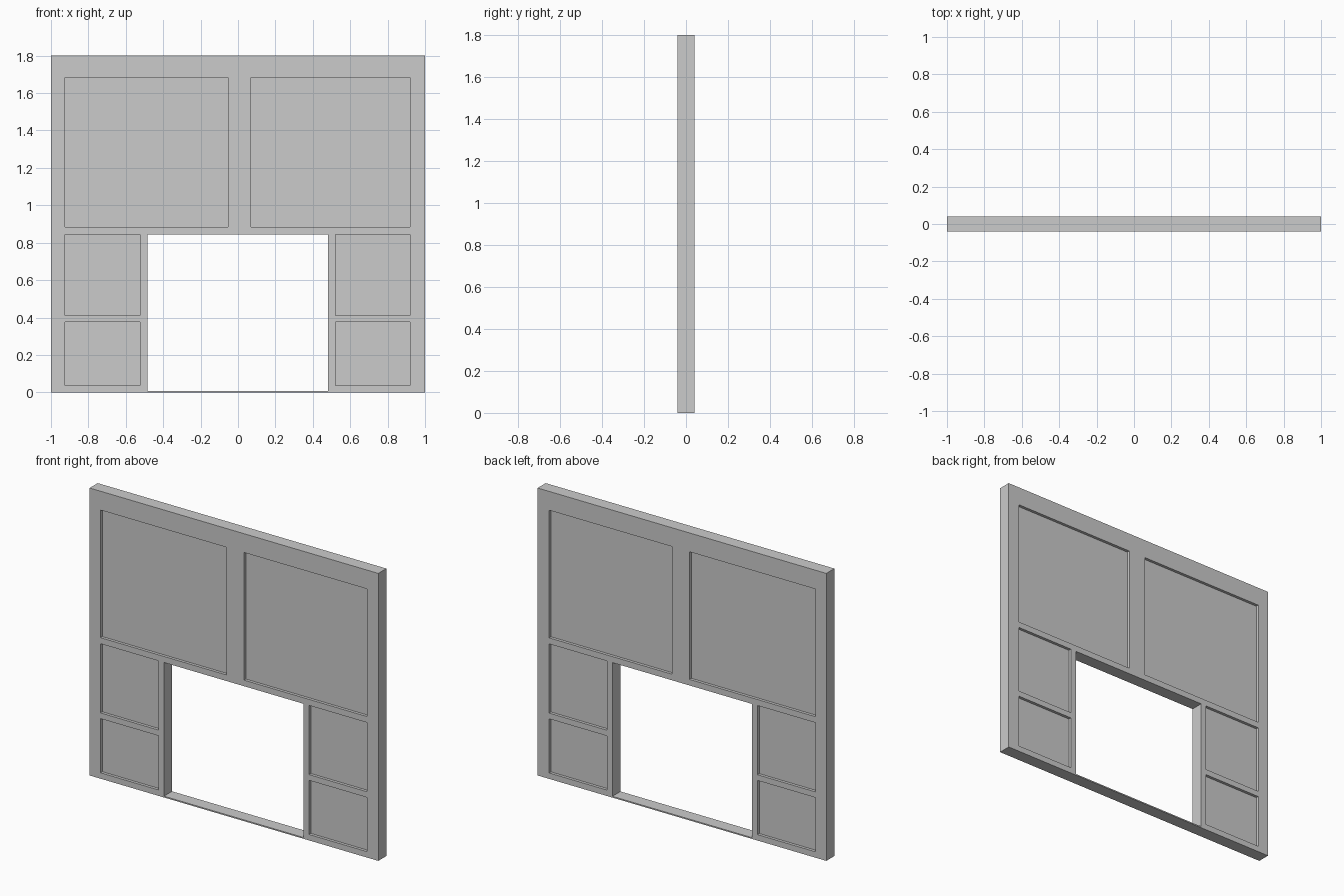
import bpy
import bmesh
from mathutils import Matrix, Vector

if "Cube" in bpy.data.objects:
    bpy.data.objects.remove(bpy.data.objects["Cube"])

HALF_T = 0.04      # half wall thickness
RECESS = 0.018     # depth of the sunk panels


def add_box(bm, x0, x1, y0, y1, z0, z1):
    centre = Vector((x0 + x1, y0 + y1, z0 + z1)) / 2
    size = (x1 - x0, y1 - y0, z1 - z0)
    bmesh.ops.create_cube(bm, size=1, matrix=Matrix.Translation(centre) @ Matrix.Diagonal((*size, 1)))


def make_object(name, boxes):
    bm = bmesh.new()
    for box in boxes:
        add_box(bm, *box)
    mesh = bpy.data.meshes.new(name)
    bm.to_mesh(mesh)
    bm.free()
    obj = bpy.data.objects.new(name, mesh)
    bpy.context.collection.objects.link(obj)
    return obj


# Solid wall slab
wall = make_object("panelled_wall", [(-1, 1, -HALF_T, HALF_T, 0, 1.8)])

# Opening, leaving a thin sill along the floor
cuts = [(-0.485, 0.482, -0.2, 0.2, 0.008, 0.845)]

# Sunk panels as (x0, x1, z0, z1): two large above, two small on each side
panels = [(-0.925, -0.053, 0.883, 1.682), (0.07, 0.92, 0.883, 1.682)]
for x0, x1 in ((-0.925, -0.523), (0.52, 0.92)):
    panels += [(x0, x1, 0.412, 0.845), (x0, x1, 0.037, 0.376)]

# Each panel is sunk into both the front and the back
for x0, x1, z0, z1 in panels:
    cuts.append((x0, x1, -0.2, -HALF_T + RECESS, z0, z1))
    cuts.append((x0, x1, HALF_T - RECESS, 0.2, z0, z1))

cutter = make_object("wall_cutter", cuts)
cutter.hide_render = True

# Cut, apply, and remove the helper
mod = wall.modifiers.new("cut_panels", 'BOOLEAN')
mod.operation = 'DIFFERENCE'
mod.solver = 'EXACT'
mod.object = cutter
bpy.context.view_layer.objects.active = wall
wall.select_set(True)
bpy.ops.object.modifier_apply(modifier=mod.name)
bpy.data.objects.remove(cutter, do_unlink=True)
